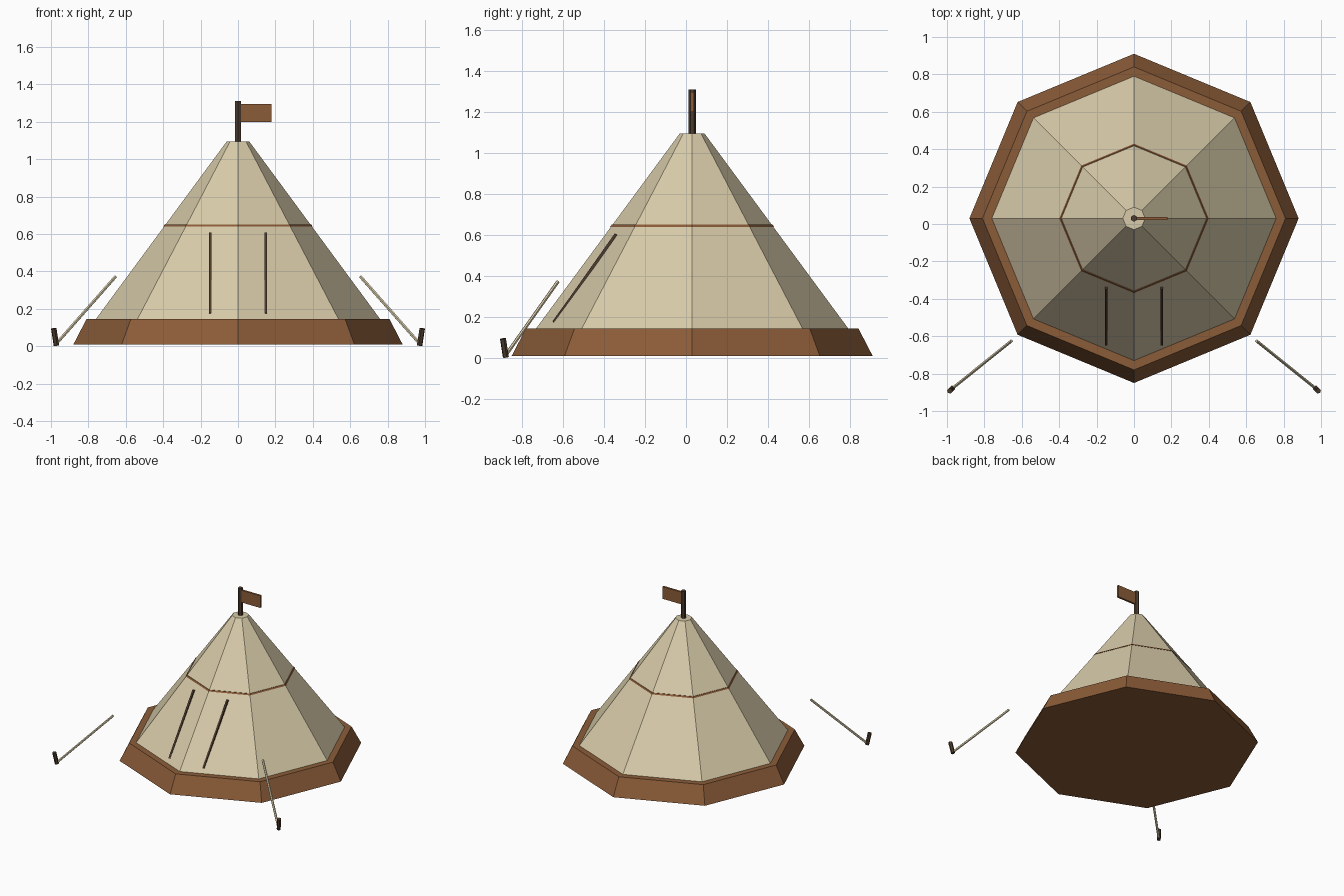
import bpy
import math
from mathutils import Vector

cube = bpy.data.objects.get("Cube")
if cube:
    bpy.data.objects.remove(cube, do_unlink=True)

CENTRE_Y = 0.03


def make_material(name, rgb):
    mat = bpy.data.materials.new(name)
    mat.use_nodes = True
    mat.diffuse_color = (*rgb, 1)
    mat.node_tree.nodes["Principled BSDF"].inputs["Base Color"].default_value = (*rgb, 1)
    return mat


canvas = make_material("cream canvas", (0.69, 0.60, 0.40))
leather = make_material("brown leather", (0.26, 0.107, 0.04))
wood = make_material("dark wood", (0.075, 0.045, 0.027))


def finish(name, mat):
    obj = bpy.context.object
    obj.name = name
    obj.data.materials.append(mat)
    return obj


def frustum(name, mat, r_low, r_high, z_low, z_high, sides=8):
    """Upright tapered prism on the tent axis, with corners on x and y."""
    bpy.ops.mesh.primitive_cone_add(
        vertices=sides, radius1=r_low, radius2=r_high, depth=z_high - z_low,
        location=(0, CENTRE_Y, (z_low + z_high) / 2))
    return finish(name, mat)


def rod(name, mat, start, end, radius, sides=6):
    """Round bar between two points."""
    start, end = Vector(start), Vector(end)
    axis = end - start
    bpy.ops.mesh.primitive_cylinder_add(
        vertices=sides, radius=radius, depth=axis.length, location=(start + end) / 2)
    bpy.context.object.rotation_euler = axis.to_track_quat("Z", "Y").to_euler()
    return finish(name, mat)


def box(name, mat, centre, size, tilt=0):
    bpy.ops.mesh.primitive_cube_add(size=1, location=centre, rotation=(tilt, 0, 0))
    bpy.context.object.scale = size
    return finish(name, mat)


def roof_radius(z):
    return 0.06 + (1.095 - z) * 0.737


# Skirt, canvas roof and the trim band around it
frustum("base_skirt", leather, 0.88, 0.81, 0.01, 0.145)
frustum("tent_canvas", canvas, roof_radius(0.014), 0.06, 0.014, 1.095)
frustum("trim_band", leather, roof_radius(0.64) + 0.004, roof_radius(0.65) + 0.004, 0.64, 0.65)

# Pole and flag
frustum("centre_pole", wood, 0.018, 0.018, 0.9, 1.31, sides=6)
box("flag", leather, (0.097, CENTRE_Y, 1.248), (0.166, 0.016, 0.096))

# Door edges, guy ropes and stakes on both sides
slope = math.atan2(0.303, 0.43)
for side, s in (("left", 1), ("right", -1)):
    box(f"{side}_door_edge", wood, (s * 0.148, -0.4928, 0.389),
        (0.014, 0.014, 0.526), -slope)
    rod(f"{side}_guy_rope", canvas, (s * 0.655, -0.625, 0.372), (s * 0.97, -0.878, 0.015), 0.009)
    rod(f"{side}_stake", wood, (s * 0.971, -0.878, 0.004), (s * 0.985, -0.892, 0.095), 0.015)
